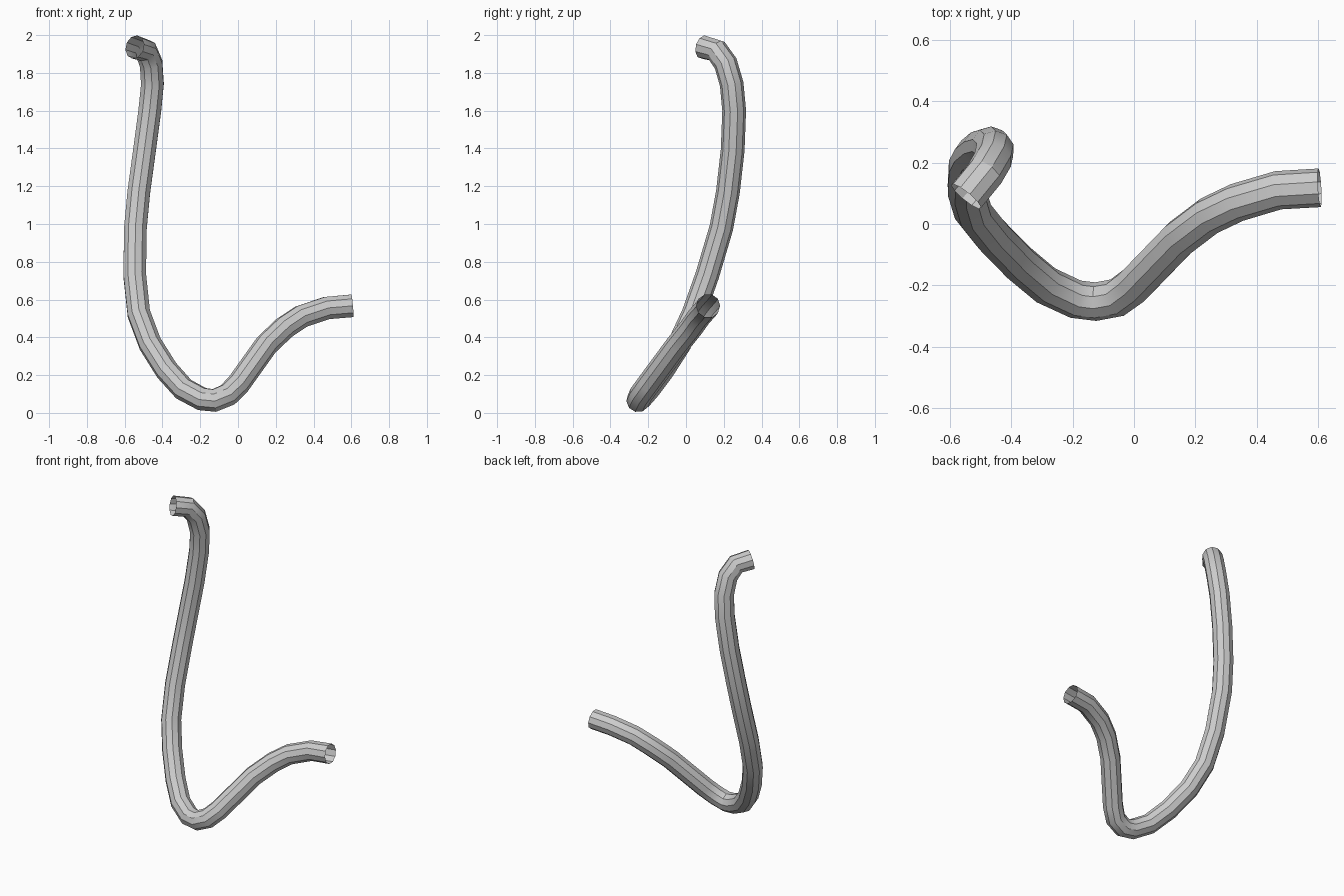
import bpy

TUBE_RADIUS = 0.063

# Remove the default object
default = bpy.data.objects.get("Cube")
if default:
    bpy.data.objects.remove(default, do_unlink=True)


def make_material(name, colour):
    material = bpy.data.materials.new(name)
    material.use_nodes = True
    material.diffuse_color = colour
    shader = next(n for n in material.node_tree.nodes if n.type == "BSDF_PRINCIPLED")
    shader.inputs["Base Color"].default_value = colour
    shader.inputs["Roughness"].default_value = 0.5
    return material


def make_tube(name, path, radius, material):
    """Sweep an open round section along a path and turn it into a mesh."""
    curve = bpy.data.curves.new(name, "CURVE")
    curve.dimensions = "3D"
    curve.twist_mode = "MINIMUM"
    curve.bevel_depth = radius
    curve.bevel_resolution = 3
    curve.use_fill_caps = False
    spline = curve.splines.new("POLY")
    spline.points.add(len(path) - 1)
    for point, position in zip(spline.points, path):
        point.co = (*position, 1)
    curve.materials.append(material)
    tube = bpy.data.objects.new(name, curve)
    bpy.context.collection.objects.link(tube)
    bpy.ops.object.select_all(action="DESELECT")
    tube.select_set(True)
    bpy.context.view_layer.objects.active = tube
    bpy.ops.object.convert(target="MESH")
    bpy.ops.object.shade_smooth_by_angle()
    return tube


# Centre line: low arm, bottom bend, tall riser, top hook
low_arm = [
    (.605, .118, .567), (.47, .11, .555), (.335, .07, .51), (.245, .027, .45),
    (.15, -.045, .36), (0, -.2, .15), (-.055, -.24, .095),
]
bottom_bend = [
    (-.125, -.253, .066), (-.19, -.245, .073), (-.287, -.2, .125),
    (-.377, -.125, .225), (-.465, -.035, .365), (-.525, .04, .525),
]
riser = [
    (-.547, .113, .73), (-.543, .187, .98), (-.525, .222, 1.17),
    (-.495, .247, 1.39), (-.467, .255, 1.6),
]
top_hook = [
    (-.453, .242, 1.74), (-.46, .21, 1.85), (-.487, .163, 1.917), (-.547, .09, 1.937),
]

grey = make_material("plain_grey", (0.6, 0.6, 0.6, 1))
make_tube("bent_tube", low_arm + bottom_bend + riser + top_hook, TUBE_RADIUS, grey)
